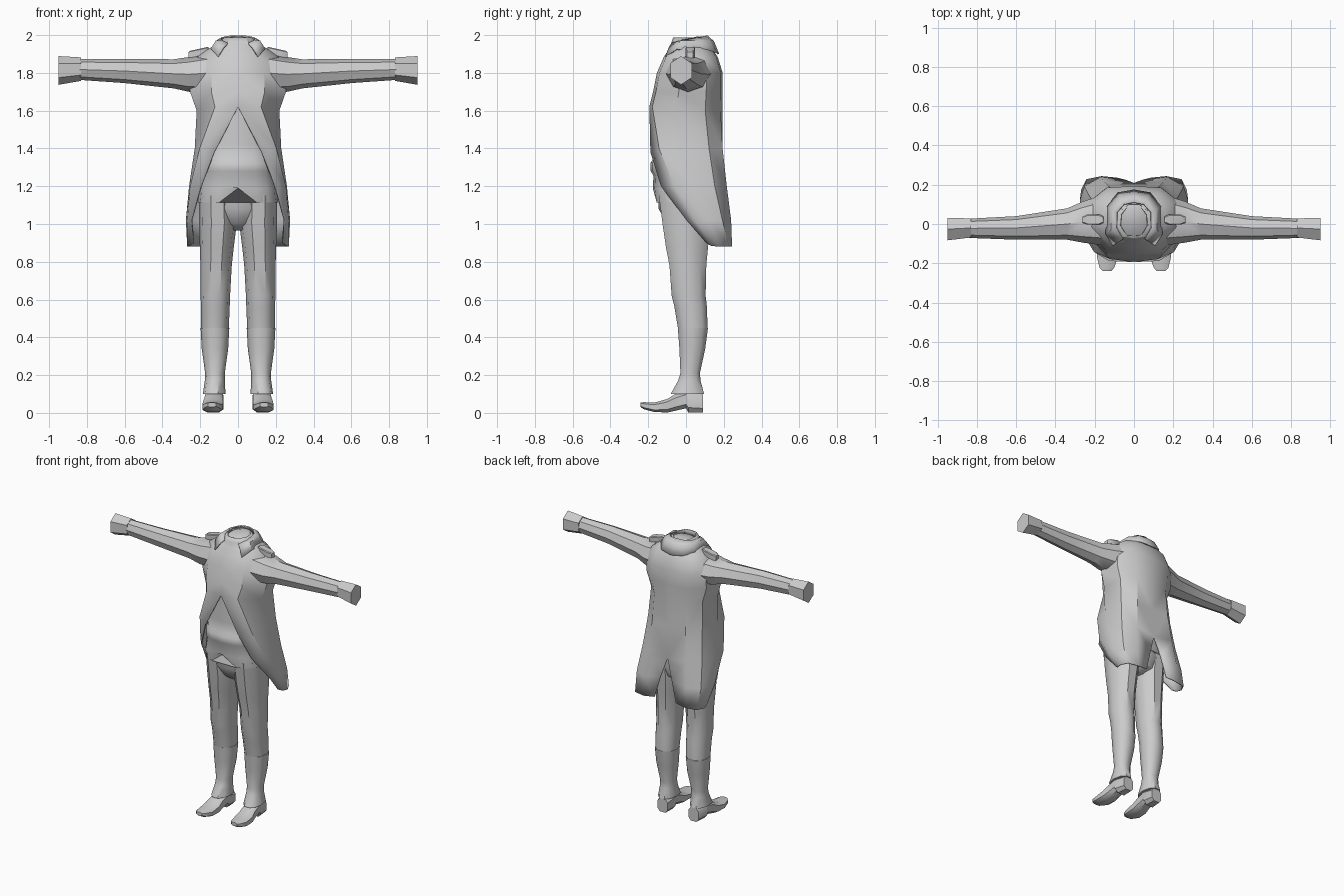
import bpy, bmesh, math


def ring(place, n=10, power=2.0, phase=0.0):
    """Super-ellipse ring; place(c, s) turns unit coordinates into a point."""
    pts = []
    for i in range(n):
        a = 2 * math.pi * (i + phase) / n
        c, s = math.cos(a), math.sin(a)
        c = math.copysign(abs(c) ** (2 / power), c)
        s = math.copysign(abs(s) ** (2 / power), s)
        pts.append(place(c, s))
    return pts


def loft(name, rows, closed=True, mirror=False, thick=0.0, angle=40):
    """Skin successive rows of points; closed rows are capped at both ends."""
    bm = bmesh.new()
    vs = [[bm.verts.new(p) for p in r] for r in rows]
    n = len(rows[0])
    for a, b in zip(vs, vs[1:]):
        for i in range(n if closed else n - 1):
            j = (i + 1) % n
            bm.faces.new((a[i], a[j], b[j], b[i]))
    if closed:
        bm.faces.new(vs[0])
        bm.faces.new(vs[-1])
    bmesh.ops.recalc_face_normals(bm, faces=bm.faces[:])
    me = bpy.data.meshes.new(name)
    bm.to_mesh(me)
    bm.free()
    ob = bpy.data.objects.new(name, me)
    bpy.context.collection.objects.link(ob)
    bpy.ops.object.select_all(action='DESELECT')
    ob.select_set(True)
    bpy.context.view_layer.objects.active = ob
    bpy.ops.object.shade_smooth_by_angle(angle=math.radians(angle))
    if mirror:
        ob.modifiers.new("mirror", 'MIRROR')
    if thick:
        m = ob.modifiers.new("thickness", 'SOLIDIFY')
        m.thickness, m.offset = thick, 0
    return ob


def level(z, cx, rx, y0, y1, n=10, power=2.2):
    """Horizontal ring given its front and back depth."""
    return ring(lambda c, s: (cx + rx * c, (y0 + y1) / 2 + (y1 - y0) / 2 * s, z), n, power)


def across(x, cy, cz, ry, rz, n=8, phase=0.0):
    """Ring around the sleeve axis."""
    return ring(lambda c, s: (x, cy + ry * c, cz + rz * s), n, 2, phase)


# Coat: columns from front edge round to the centre back slit
columns = [
    [(0, -.19, 1.62), (.125, -.185, 1.38), (.195, -.13, 1.2), (.245, .005, 1.02), (.235, .11, .9)],
    [(.12, -.175, 1.62), (.20, -.14, 1.4), (.25, -.06, 1.2), (.265, .06, 1.01), (.255, .135, .885)],
    [(.215, -.05, 1.6), (.225, -.03, 1.4), (.255, .05, 1.2), (.272, .12, 1.02), (.265, .175, .88)],
    [(.20, .10, 1.6), (.21, .12, 1.4), (.23, .15, 1.2), (.25, .19, 1.02), (.24, .225, .88)],
    [(.12, .18, 1.6), (.13, .19, 1.4), (.15, .212, 1.2), (.17, .235, 1.02), (.165, .24, .88)],
    [(0, .19, 1.6), (0, .19, 1.4), (0, .205, 1.18), (.045, .222, 1.04), (.085, .232, .89)],
]
upper = [(1.985, .07, .01, .075), (1.955, .10, .015, .09), (1.92, .16, .025, .115),
         (1.88, .215, .025, .14), (1.80, .245, .02, .17), (1.70, .25, .01, .18)]
coat = [[(c[0][0] / .215 * rx, cy + c[0][1] / .19 * ry, z) for c in columns]
        for z, rx, cy, ry in upper]
coat += [list(r) for r in zip(*columns)]
loft("coat", coat, closed=False, mirror=True, thick=.008)

# Waistcoat with waist sash and notched hem
waist = [(1.64, .18, -.165, .15), (1.42, .19, -.168, .15), (1.345, .19, -.172, .15),
         (1.325, .195, -.187, .15), (1.28, .195, -.187, .15), (1.255, .195, -.172, .15),
         (1.19, .205, -.176, .15), (1.115, .212, -.165, .15)]
rows = [level(*((z, 0) + r), n=16, power=2.5) for z, *r in [(w[0], *w[1:]) for w in waist]
        for r in [tuple(r)]]
x, y, z = rows[-1][12]
rows[-1][12] = (x, y, z + .075)
loft("waistcoat", rows)

# Sleeves and flared cuffs
loft("sleeve", [across(*a) for a in [
    (.15, .02, 1.80, .13, .105), (.26, .01, 1.792, .105, .092), (.34, 0, 1.795, .08, .077),
    (.60, -.02, 1.81, .06, .064), (.84, -.022, 1.818, .049, .055)]], mirror=True)
loft("cuff", [across(*a, n=6, phase=.5) for a in [
    (.83, -.02, 1.82, .056, .062), (.95, -.026, 1.813, .066, .076)]], mirror=True, angle=30)

# Neck plug and folded collar
loft("neck", [ring(lambda c, s: (r * c, .015 + r * s, z + tilt * s), 10) for r, z, tilt in
              [(.10, 1.90, .0), (.088, 1.965, .02), (.05, 1.982, .012)]])
loft("collar", [
    [(.055, -.075, 1.955), (.088, -.02, 1.972), (.085, .06, 1.985), (.05, .10, 1.993), (0, .11, 1.996)],
    [(.075, -.088, 1.935), (.115, -.03, 1.968), (.113, .075, 1.968), (.065, .13, 1.97), (0, .145, 1.965)],
    [(.105, -.108, 1.885), (.142, -.05, 1.925), (.137, .09, 1.92), (.08, .158, 1.91), (0, .172, 1.90)]],
    closed=False, mirror=True, thick=.008, angle=35)

# Shoulder straps
loft("shoulder_strap", [ring(lambda c, s: (.208 + k * .056 * c, .022 + k * .027 * s,
                                           z - .22 * k * .056 * c), 8, 3.5, .5)
                        for z, k in [(1.89, 1), (1.922, 1), (1.927, .85)]], mirror=True, angle=30)

# Trousers: seat and legs
loft("trouser_seat", [level(*a, n=12) for a in [
    (1.2, 0, .19, -.15, .14), (1.08, 0, .195, -.145, .15), (1.0, 0, .13, -.10, .13),
    (.965, 0, .05, -.05, .08)]])
loft("trouser_leg", [level(*a) for a in [
    (1.15, .108, .10, -.15, .145), (1.0, .107, .10, -.13, .135), (.88, .112, .09, -.112, .122),
    (.78, .116, .083, -.092, .112), (.62, .12, .078, -.08, .108), (.56, .12, .076, -.065, .115),
    (.44, .122, .073, -.045, .118)]], mirror=True)

# Gaiters flaring over the shoes
loft("gaiter", [level(*a) for a in [
    (.45, .122, .076, -.047, .12), (.34, .122, .070, -.038, .105), (.21, .122, .052, -.032, .076),
    (.17, .123, .053, -.045, .08), (.10, .126, .060, -.085, .10)]], mirror=True)

# Shoes: rings along the foot, the underside forming heel and arch
shoe = [(.09, .122, .042, 0, .10), (.012, .125, .052, 0, .12), (0, .126, .05, .022, .12),
        (-.06, .129, .052, .008, .10), (-.10, .132, .057, 0, .075), (-.17, .135, .056, .004, .055),
        (-.222, .138, .04, .018, .058), (-.24, .138, .022, .03, .055)]
loft("shoe", [ring(lambda c, s: (cx + rx * c, y, (z0 + z1) / 2 + (z1 - z0) / 2 * s), 8, 3, .5)
              for y, cx, rx, z0, z1 in shoe], mirror=True)
